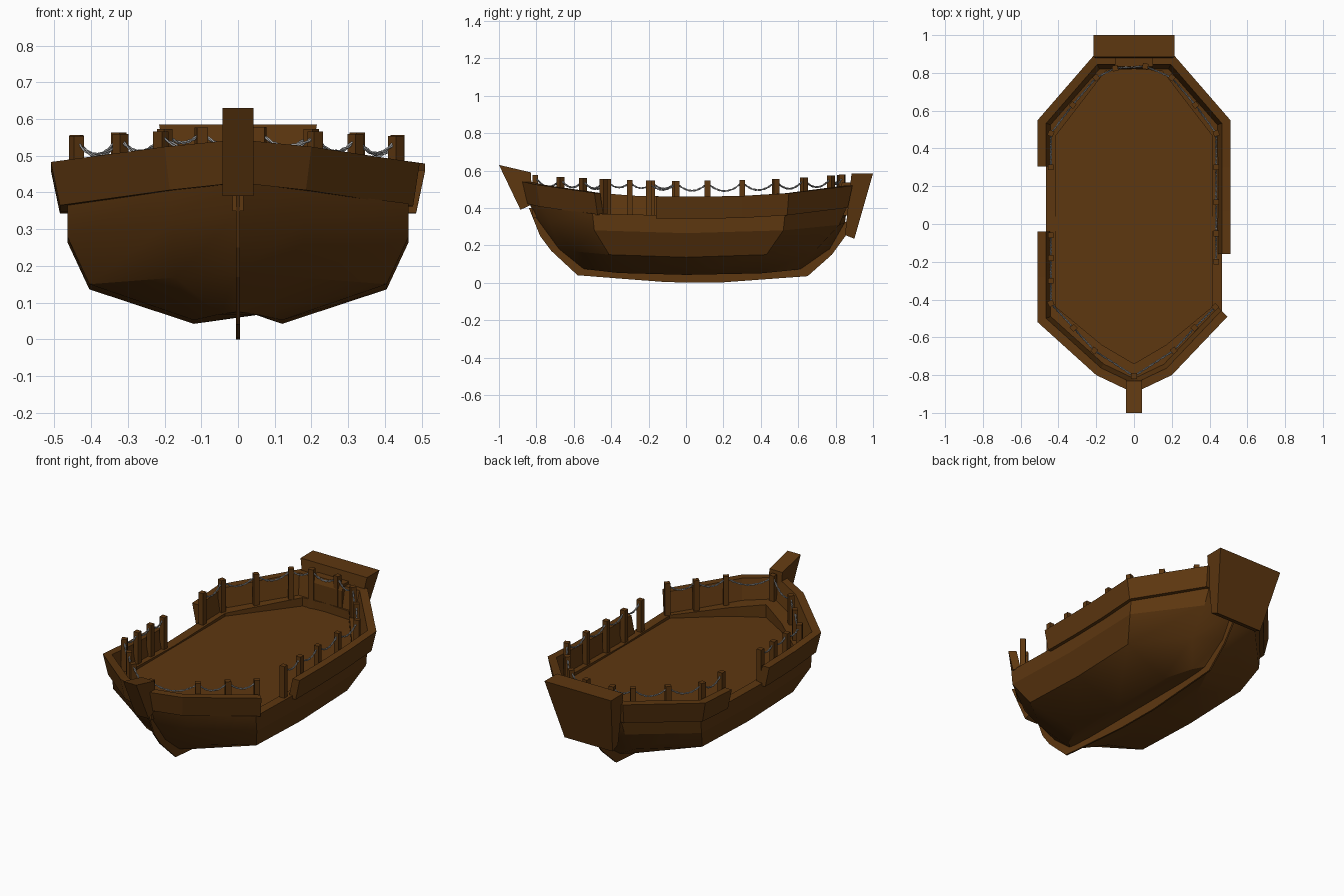
import bpy, bmesh, math
from mathutils import Vector

if "Cube" in bpy.data.objects:
    bpy.data.objects.remove(bpy.data.objects["Cube"])


def material(name, rgb):
    m = bpy.data.materials.new(name)
    m.diffuse_color = (*rgb, 1)
    m.use_nodes = True
    m.node_tree.nodes["Principled BSDF"].inputs["Base Color"].default_value = m.diffuse_color
    return m


WOOD = material("brown wood", (0.11, 0.038, 0.005))
ROPE = material("grey rope", (0.36, 0.36, 0.36))


def make(name, verts, faces, mat=WOOD, smooth=False):
    bm = bmesh.new()
    vs = [bm.verts.new(v) for v in verts]
    for f in faces:
        bm.faces.new([vs[i] for i in f])
    bmesh.ops.recalc_face_normals(bm, faces=bm.faces)
    me = bpy.data.meshes.new(name)
    bm.to_mesh(me)
    bm.free()
    ob = bpy.data.objects.new(name, me)
    bpy.context.collection.objects.link(ob)
    me.materials.append(mat)
    if smooth:
        bpy.ops.object.select_all(action='DESELECT')
        ob.select_set(True)
        bpy.context.view_layer.objects.active = ob
        bpy.ops.object.shade_smooth_by_angle(angle=math.radians(25))
    return ob


def loft(rings, closed=True):
    """Verts and faces joining equal rings, with both ends capped."""
    n = len(rings[0])
    verts = [p for r in rings for p in r]
    faces = [(k * n + i, k * n + (i + 1) % n, (k + 1) * n + (i + 1) % n, (k + 1) * n + i)
             for k in range(len(rings) - 1) for i in range(n)]
    last = (len(rings) - 1) * n
    faces += [tuple(range(n)), tuple(range(last, last + n))]
    return verts, faces


def prism(name, profile, hw):
    """Side profile (y, z) spread across x; hw gives the half width at each point."""
    return make(name, *loft([[(s * w, y, z) for (y, z), w in zip(profile, hw)] for s in (-1, 1)]))


def sheer(y):
    return 0.46 + (0.11 if y < 0 else 0.078) * abs(y) ** 2.4


# hull: half rings from bow to stern, mirrored
def ring(half):
    return half + [(-x, y, z) for x, y, z in half[-2:0:-1]]


bottom = [(0, -.55, .075), (.05, -.50, .068), (.12, -.36, .052), (.12, 0, .042),
          (.12, .40, .05), (.05, .56, .066), (0, .62, .075)]
chine = [(0, -.68, .18), (.17, -.60, .168), (.405, -.41, .15), (.405, 0, .136),
         (.405, .43, .15), (.16, .69, .17), (0, .77, .18)]
belt = [(0, -.80, .345), (.18, -.725, .32), (.465, -.49, .28), (.465, 0, .265),
        (.465, .52, .28), (.18, .82, .31), (0, .85, .32)]
top = [(0, -.84, .43), (.185, -.76, .405), (.465, -.50, .37), (.465, 0, .358),
       (.465, .53, .37), (.18, .86, .405), (0, .86, .405)]
ledge = [(0, -.74, .425), (.17, -.64, .40), (.412, -.44, .368), (.412, 0, .357),
         (.412, .47, .368), (.15, .81, .40), (0, .82, .40)]
deck = [(x, y, .35) for x, y, z in ledge]
make("hull_and_deck", *loft([ring(r) for r in (bottom, chine, belt, top, ledge, deck)]), smooth=True)

# keel
keel = [(-.84, .40), (-.78, .25), (-.72, .17), (-.58, .04), (-.30, .018), (-.10, .003), (.17, 0),
        (.65, .035), (.78, .15), (.86, .26), (.86, .33), (.80, .30), (-.70, .30), (-.80, .40)]
prism("keel", keel, [.005] * len(keel))

# bow post, transom board and inner stern block
prism("bow_post", [(-1, .63), (-.83, .59), (-.82, .42), (-.885, .39)], [.042] * 4)
prism("transom_board", [(.885, .585), (1, .585), (.90, .235), (.85, .255)], [.215, .215, .155, .155])
prism("stern_block", [(.82, .36), (.82, .50), (.835, .535), (.885, .535), (.885, .36)], [.10] * 5)


# bulwarks: flared walls following the sheer
def bulwark(name, path):
    pts = [Vector(p) for p in path]
    rings = []
    for i, p in enumerate(pts):
        dirs = []
        if i > 0:
            dirs.append((p - pts[i - 1]).normalized())
        if i < len(pts) - 1:
            dirs.append((pts[i + 1] - p).normalized())
        norms = [Vector((d.y, -d.x)) for d in dirs]
        n = sum(norms, Vector((0, 0))).normalized()
        n /= n.dot(norms[0])
        z = sheer(p.y)
        rings.append([(p.x + n.x * o, p.y + n.y * o, z - dz)
                      for o, dz in ((0, 0), (.025, .118), (.07, .118), (.045, 0))])
    make(name, *loft(rings))


bulwark("stern_bulwark", [(-.51, .305), (-.51, .55), (-.215, .89), (.215, .89), (.51, .55),
                          (.51, .30), (.51, .07), (.51, -.16)])
bulwark("bow_bulwark", [(.495, -.49), (.20, -.80), (0, -.895), (-.20, -.80), (-.51, -.52),
                        (-.51, -.28), (-.51, -.04)])


# railing posts
def post_top(y):
    return .545 + .047 * y * y


def post(name, p, d, h=.015):
    d = d.normalized()
    n = Vector((-d.y, d.x))
    c = [p + d * a * h + n * b * h for a, b in ((-1, -1), (1, -1), (1, 1), (-1, 1))]
    make(name, *loft([[(q.x, q.y, z) for q in c] for z in (.35, post_top(p.y))]))


# twisted two-strand ropes sagging between posts
def rope(name, pts):
    cu = bpy.data.curves.new(name, 'CURVE')
    cu.dimensions = '3D'
    cu.bevel_depth = .003
    cu.bevel_resolution = 0
    path = []
    for a, b in zip(pts, pts[1:]):
        steps = 20
        length = (b - a).length
        n = Vector((-(b - a).y, (b - a).x)).normalized()
        for k in range(steps):
            t = k / steps
            q = a.lerp(b, t)
            z = post_top(a.y) * (1 - t) + post_top(b.y) * t - .012
            z -= min(.045, .25 * length) * 4 * t * (1 - t)
            path.append((Vector((q.x, q.y, z)), Vector((n.x, n.y, 0))))
    for s in (0, math.pi):
        sp = cu.splines.new('POLY')
        sp.points.add(len(path) - 1)
        for k, (q, n) in enumerate(path):
            a = k * math.pi / 3 + s
            q = q + n * .003 * math.cos(a) + Vector((0, 0, .003 * math.sin(a)))
            sp.points[k].co = (*q, 1)
    cu.materials.append(ROPE)
    bpy.context.collection.objects.link(bpy.data.objects.new(name, cu))


runs = {
    "stern": [(-.44, .30), (-.44, .48), (-.325, .63), (-.20, .775), (-.10, .825), (.06, .835),
              (.20, .775), (.325, .63), (.435, .48), (.435, .30), (.435, .115), (.435, -.05), (.435, -.20)],
    "bow": [(.43, -.44), (.32, -.55), (.21, -.67), (0, -.805), (-.21, -.67), (-.32, -.55),
            (-.44, -.42), (-.44, -.30), (-.44, -.18), (-.44, -.06)],
}
for label, run in runs.items():
    pts = [Vector(p) for p in run]
    for i, p in enumerate(pts):
        post(f"{label}_rail_post_{i}", p, pts[min(i + 1, len(pts) - 1)] - pts[max(i - 1, 0)])
    rope(f"{label}_rope", pts)
